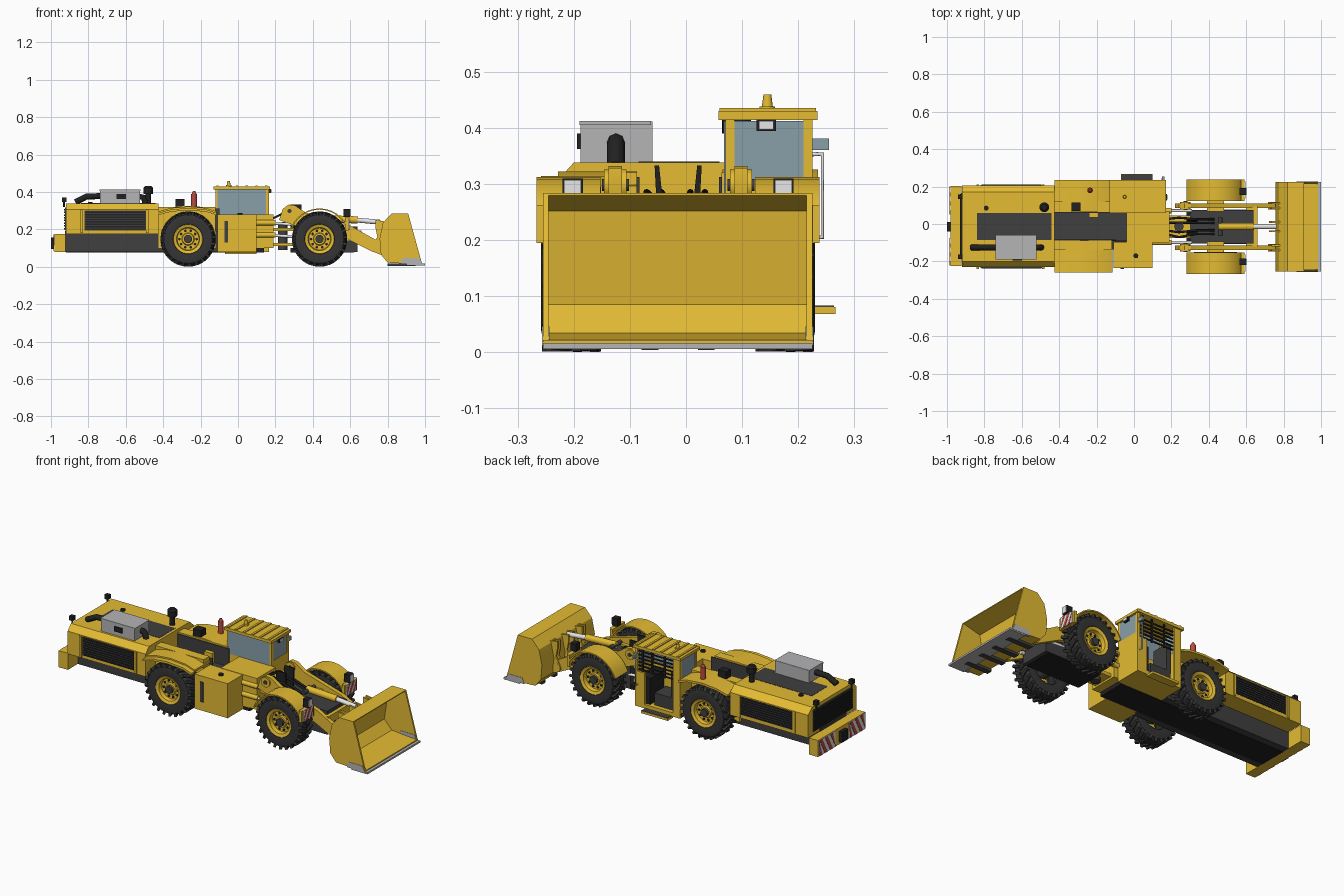
import bpy, bmesh
from math import sin, cos, radians, pi
from mathutils import Vector, Matrix

cube = bpy.data.objects.get("Cube")
if cube:
    bpy.data.objects.remove(cube)

MID = -.014  # vehicle centre line in y


def material(name, *rgb):
    mat = bpy.data.materials.new(name)
    mat.use_nodes = True
    mat.diffuse_color = (*rgb, 1)
    mat.node_tree.nodes["Principled BSDF"].inputs["Base Color"].default_value = (*rgb, 1)
    return mat


yellow = material("machine_yellow", .78, .5, .033)
dark = material("dark_grey", .05, .05, .05)
rubber = material("tyre_rubber", .035, .035, .035)
black = material("black", .015, .015, .015)
grey = material("light_grey", .46, .46, .47)
glass = material("glass_blue", .25, .35, .4)
red = material("signal_red", .5, .07, .05)
white = material("white", .8, .8, .8)


def finish(name, bm, mat):
    bmesh.ops.recalc_face_normals(bm, faces=bm.faces)
    mesh = bpy.data.meshes.new(name)
    bm.to_mesh(mesh)
    bm.free()
    mesh.materials.append(mat)
    obj = bpy.data.objects.new(name, mesh)
    bpy.context.collection.objects.link(obj)
    return obj


def add_box(bm, x, y, z):
    lo, hi = Vector((x[0], y[0], z[0])), Vector((x[1], y[1], z[1]))
    scale = Matrix.Diagonal((*(hi - lo), 1))
    bmesh.ops.create_cube(bm, size=1, matrix=Matrix.Translation((lo + hi) / 2) @ scale)


def box(name, mat, x, y, z):
    bm = bmesh.new()
    add_box(bm, x, y, z)
    return finish(name, bm, mat)


def prism(name, mat, axis, start, end, points):
    """Extrude a closed outline along x (outline in y, z) or y (outline in x, z)."""
    bm = bmesh.new()
    place = (lambda a, b: (start, a, b)) if axis == "x" else (lambda a, b: (a, start, b))
    face = bm.faces.new([bm.verts.new(place(*p)) for p in points])
    extruded = bmesh.ops.extrude_face_region(bm, geom=[face])
    shift = (end - start, 0, 0) if axis == "x" else (0, end - start, 0)
    bmesh.ops.translate(bm, vec=shift, verts=[v for v in extruded["geom"] if isinstance(v, bmesh.types.BMVert)])
    return finish(name, bm, mat)


def rod(name, mat, start, end, radius, tip=None):
    start, end = Vector(start), Vector(end)
    axis = end - start
    bm = bmesh.new()
    turn = axis.to_track_quat("Z", "Y").to_matrix().to_4x4()
    bmesh.ops.create_cone(bm, cap_ends=True, segments=20, radius1=radius,
                          radius2=radius if tip is None else tip, depth=axis.length,
                          matrix=Matrix.Translation((start + end) / 2) @ turn)
    return finish(name, bm, mat)


def pipe(name, mat, radius, points):
    curve = bpy.data.curves.new(name, "CURVE")
    curve.dimensions = "3D"
    curve.bevel_depth, curve.bevel_resolution, curve.use_fill_caps = radius, 2, True
    spline = curve.splines.new("POLY")
    spline.points.add(len(points) - 1)
    for point, co in zip(spline.points, points):
        point.co = (*co, 1)
    curve.materials.append(mat)
    bpy.context.collection.objects.link(bpy.data.objects.new(name, curve))


def lathe(name, mat, centre, outline, side):
    """Spin an outline of (radius, offset) pairs about the y axis."""
    bm = bmesh.new()
    verts = [bm.verts.new((r, side * o, 0)) for r, o in outline]
    edges = [bm.edges.new(pair) for pair in zip(verts, verts[1:])]
    bmesh.ops.spin(bm, geom=verts + edges, axis=(0, 1, 0), cent=(0, 0, 0), angle=2 * pi, steps=40)
    bmesh.ops.remove_doubles(bm, verts=bm.verts, dist=.0002)
    bmesh.ops.translate(bm, vec=centre, verts=bm.verts)
    return finish(name, bm, mat)


def louvres(name, x, y, z, count, across):
    """Black slats stacked in z."""
    bm = bmesh.new()
    pitch = (z[1] - z[0]) / count
    for i in range(count):
        low = z[0] + i * pitch
        add_box(bm, x, y, (low, low + pitch * across))
    return finish(name, bm, black)


def warning_plate(name, x, y, z, step):
    box(name, white, (x - .003, x + .003), y, z)
    for i in range(int((y[1] - y[0]) / step) + 1):
        base = y[0] + (i - .5) * step
        pts = [(base, z[0]), (base + step / 2, z[0]), (base + step * 1.5, z[1]), (base + step, z[1])]
        pts = [(min(max(a, y[0]), y[1]), b) for a, b in pts]
        if pts[2][0] > pts[0][0]:
            prism(name + "_stripe", red, "x", x - .0045, x + .0045, pts)


def arc(x, z, radius, start, stop, steps=12):
    angles = [radians(start + (stop - start) * i / steps) for i in range(steps + 1)]
    return [(x + radius * cos(a), z + radius * sin(a)) for a in angles]


# Wheels with chunky treads, dished rims and bolt holes
TYRE = [(.074, .035), (.08, .05), (.11, .054), (.13, .05), (.139, .036)]
RIM = [(0, .03), (.03, .03), (.034, .022), (.058, .022), (.062, .044), (.078, .05), (.08, .04)]


def wheel(label, x, side):
    centre = Vector((x, MID + side * .19, .148))
    lathe(label + "_tyre", rubber, centre, TYRE + [(r, -o) for r, o in reversed(TYRE)], side)
    lathe(label + "_rim", yellow, centre, RIM, side)
    bm = bmesh.new()
    for i in range(48):
        half = 1 if i % 2 else -1
        spin = Matrix.Rotation(2 * pi * i / 48, 4, "Y")
        slant = Matrix.Rotation(half * radians(25), 4, "Z")
        size = Matrix.Diagonal((.014, .052, .022, 1))
        bmesh.ops.create_cube(bm, size=1, matrix=Matrix.Translation(centre) @ spin
                              @ Matrix.Translation((0, half * .026, .136)) @ slant @ size)
    finish(label + "_treads", bm, rubber)
    rod(label + "_hub", dark, centre, centre + Vector((0, side * .045, 0)), .022)
    for i in range(10):
        a = 2 * pi * i / 10
        spot = centre + Vector((.046 * cos(a), side * .02, .046 * sin(a)))
        rod(label + "_rim_hole", black, spot, spot + Vector((0, side * .005, 0)), .007)


for side, hand in ((1, "left"), (-1, "right")):
    wheel("front_" + hand + "_wheel", .436, side)
    wheel("rear_" + hand + "_wheel", -.267, side)
for x in (.436, -.267):
    rod("axle", dark, (x, MID - .18, .148), (x, MID + .18, .148), .035)

# Rear chassis, bumper and engine hood
box("rear_chassis", dark, (-.925, -.1), (-.135, .105), (.08, .19))
box("belly", black, (-.92, .14), (-.095, .065), (.077, .1))
box("rear_bumper", yellow, (-.98, -.922), (-.225, .203), (.08, .175))
box("hitch", black, (-1, -.97), (-.04, .012), (.095, .155))
for y in ((-.222, -.075), (.05, .2)):
    warning_plate("bumper_warning_plate", -.981, y, (.083, .172), .048)
hood = [(-.23, .175), (-.23, .305), (-.2, .338), (.17, .338), (.207, .305), (.207, .175)]
prism("engine_hood", yellow, "x", -.92, -.425, hood)
box("hood_top_panel", dark, (-.84, -.44), (-.085, .06), (.335, .3395))
for side in (-1, 1):
    y = MID + side * .219
    box("side_vent", dark, (-.82, -.49), (y - .003, y + .003), (.195, .3))
    louvres("side_vent_slats", (-.815, -.495), (y - .006, y + .006), (.198, .3), 8, .55)
    for x in (-.835, -.485):
        box("vent_frame", yellow, (x - .006, x + .006), (y - .007, y + .007), (.18, .305))
    # Rear lamps near the hood corners
    y = MID + side * .16
    rod("rear_lamp_stem", black, (-.93, y, .32), (-.93, y, .35), .005)
    box("rear_lamp", black, (-.942, -.918), (y - .012, y + .012), (.345, .37))
box("rear_grille", dark, (-.924, -.915), (-.19, .165), (.195, .318))
louvres("rear_grille_slats", (-.93, -.915), (-.185, .16), (.2, .316), 8, .55)

# Exhaust box, pipes and air intake
box("exhaust_box", grey, (-.737, -.524), (-.188, -.06), (.335, .411))
box("exhaust_box_lid", grey, (-.741, -.52), (-.19, -.062), (.405, .412))
box("exhaust_label", black, (-.65, -.6), (-.194, -.186), (.362, .39))
pipe("exhaust_pipe", black, .016, [(-.87, -.125, .345), (-.81, -.125, .375), (-.73, -.125, .378)])
pipe("exhaust_elbow", black, .016, [(-.53, -.125, .375), (-.505, -.125, .37), (-.495, -.125, .335)])
rod("air_intake", black, (-.48, .09, .33), (-.48, .09, .4), .015)
rod("air_intake_cap", black, (-.48, .09, .39), (-.48, .09, .422), .026)
rod("air_intake_dome", black, (-.48, .09, .422), (-.48, .09, .432), .026, .016)
rod("filler_cap", black, (-.79, .085, .335), (-.79, .085, .346), .013)

# Middle body with a dark recess, and rear fenders
box("middle_floor", dark, (-.43, -.04), (-.09, .07), (.17, .21))
box("middle_wall_right", yellow, (-.425, -.12), (-.14, -.087), (.1, .32))
box("middle_wall_left", yellow, (-.425, -.11), (.063, .12), (.1, .32))
for y in (-.088, .059):
    box("recess_liner", dark, (-.425, -.1), (y, y + .005), (.2, .312))
box("recess_block", yellow, (-.24, -.19), (.035, .06), (.2, .27))
box("centre_block", yellow, (-.04, .19), (-.1, .07), (.1, .28))


def rear_fender(name, inner, outer, drop):
    top = [(-.425, .3), (-.36, .318), (-.267, .326), (-.17, .318), (-.115, .3)]
    top = [(x, z - drop) for x, z in top]
    prism(name, yellow, "y", inner, outer, top + [(x, z - .012) for x, z in reversed(top)])


rear_fender("rear_fender_right", -.228, -.087, .004)
rear_fender("rear_fender_right_edge", -.258, -.228, .012)
rear_fender("rear_fender_left", .065, .235, 0)
box("control_box", black, (-.335, -.285), (.07, .115), (.32, .362))
rod("extinguisher", red, (-.235, .18, .315), (-.235, .18, .39), .015)
rod("extinguisher_top", red, (-.235, .18, .39), (-.235, .18, .405), .012, .006)

# Side tank
box("side_tank", yellow, (-.11, .1), (-.236, -.095), (.08, .278))
box("tank_handle", dark, (-.073, -.053), (-.24, -.23), (.13, .245))
rod("tank_cap", black, (.01, -.17, .27), (.01, -.17, .288), .013)

# Cab shell with an open left doorway
front, back, inner, outer = .165, -.12, .07, .225
box("cab_floor", yellow, (back, front), (inner, outer), (.078, .1))
box("cab_inner_wall", yellow, (back, front), (inner, inner + .012), (.08, .28))
box("cab_front_wall", yellow, (front - .014, front), (inner, outer), (.08, .305))
box("cab_rear_wall", yellow, (back, back + .014), (inner, outer), (.08, .3))
box("cab_door_front", yellow, (.105, front), (outer - .012, outer), (.08, .28))
box("cab_door_rear", yellow, (back, -.075), (outer - .012, outer), (.08, .415))
for x in (back, front - .016):
    for y in (inner, outer - .016):
        box("cab_post", yellow, (x, x + .016), (y, y + .016), (.28, .416))
box("front_window", glass, (front - .008, front - .002), (inner + .008, outer - .014), (.305, .412))
box("rear_window", glass, (back + .002, back + .008), (inner + .014, outer - .014), (.3, .412))
box("right_window", glass, (back + .01, front - .014), (inner - .002, inner + .006), (.28, .412))
box("cab_roof", yellow, (-.13, .172), (.058, .234), (.414, .43))
for i in range(6):
    x = -.115 + i * .052
    box("roof_rib", yellow, (x, x + .012), (.06, .232), (.428, .435))
rod("beacon_base", yellow, (-.05, .145, .43), (-.05, .145, .438), .014)
rod("beacon", yellow, (-.05, .145, .436), (-.05, .145, .459), .01, .007)
box("cab_lamp", black, (.16, .176), (.126, .16), (.394, .415))
box("cab_lamp_lens", white, (.174, .18), (.13, .156), (.397, .412))
louvres("door_guard", (-.075, .15), (.212, .218), (.285, .41), 6, .35)
for x in (-.02, .06, .12):
    box("door_guard_bar", black, (x, x + .008), (.211, .219), (.28, .414))
box("seat_base", dark, (-.07, .06), (.1, .2), (.1, .17))
box("seat_back", dark, (-.075, -.045), (.1, .2), (.16, .32))
box("console", black, (.08, .15), (.085, .21), (.1, .25))
box("step_frame", yellow, (-.07, .1), (.22, .266), (.068, .081))
box("step_tread", dark, (-.068, .098), (.23, .264), (.079, .083))
box("mirror", glass, (.15, .162), (.222, .255), (.36, .381))
pipe("handrail", white, .004, [(.15, .225, .205), (.15, .243, .205), (.15, .243, .353), (.15, .225, .353)])

# Articulation joint with steering cylinders and hoses
for z in (.11, .19):
    box("joint_plate", yellow, (.15, .34), (MID - .06, MID + .06), (z, z + .018))
rod("joint_pin", dark, (.24, MID, .09), (.24, MID, .24), .025)
for side in (-1, 1):
    y = MID + side * .085
    for z in (.17, .235):
        rod("steering_barrel", yellow, (.1, y, z), (.2, y, z), .014)
        rod("steering_rod", white, (.19, y, z - .002), (.31, y, z - .01), .008)
    for k in (.02, .04):
        w = MID + side * k
        pipe("hose", black, .006, [(.17, w, .25), (.24, w * 1.3, .285), (.33, w, .27), (.43, w, .235)])

# Front frame, boom arms and lift linkage
box("front_frame", dark, (.3, .64), (MID - .09, MID + .09), (.08, .215))
box("front_frame_belly", black, (.28, .62), (MID - .085, MID + .085), (.077, .1))
arm = [(.22, .25), (.24, .31), (.27, .332), (.305, .328), (.36, .29), (.6, .22), (.77, .125),
       (.76, .08), (.72, .08), (.58, .15), (.36, .2)]
for side in (-1, 1):
    y = MID + side * .112
    prism("boom_arm", yellow, "y", y - .012, y + .012, arm)
    rod("boom_pivot", yellow, (.275, y - .02, .298), (.275, y + .02, .298), .028)
    rod("boom_pivot_pin", dark, (.275, y - .024, .298), (.275, y + .024, .298), .011)
    rod("bucket_pivot", yellow, (.74, y - .02, .1), (.74, y + .02, .1), .024)
    lean = [(.02, .2), (.035, .2), (.042, .333), (.034, .333)]
    prism("tilt_tower", black, "x", .28, .34, [(MID + side * a, b) for a, b in lean])
    rod("lift_rod", white, (.4, y - side * .03, .16), (.66, y - side * .03, .14), .01)
    # Curved fender with lamp and warning plate
    rim = arc(.436, .148, .164, 20, 160)
    rim += arc(.436, .148, .157, 160, 20)
    a, b = sorted((MID + side * .138, MID + side * .252))
    prism("front_fender", yellow, "y", a, b, rim)
    box("fender_bracket", yellow, (.39, .48), sorted((MID + side * .08, MID + side * .15)), (.2, .225))
    box("fender_front", yellow, (.572, .59), (a, b), (.195, .262))
    warning_plate("fender_warning_plate", .592, (a + .012, b - .012), (.197, .262), .036)
    lamp = MID + side * .188
    box("head_lamp", black, (.565, .6), (lamp - .018, lamp + .018), (.265, .31))
    box("head_lamp_lens", white, (.598, .604), (lamp - .015, lamp + .015), (.27, .307))
box("boom_cross_member", yellow, (.6, .66), (MID - .11, MID + .11), (.15, .195))
rod("tilt_barrel", yellow, (.45, MID, .258), (.64, MID, .25), .019)
rod("tilt_rod", white, (.63, MID, .25), (.76, MID, .238), .013)
rod("tilt_pin", dark, (.46, MID - .05, .255), (.46, MID + .05, .255), .012)

# Bucket shell, cheeks, hinges and cutting edge
left, right = .225, -.255
shell = [(.91, .284), (.82, .284), (.775, .235), (.757, .15), (.764, .065), (.8, .022), (.985, .012)]
inside = [(.985, .022), (.825, .034), (.778, .085), (.803, .252), (.91, .279)]
prism("bucket_shell", yellow, "y", right, left, shell + inside)
for y in (right, left - .01):
    prism("bucket_cheek", yellow, "y", y, y + .01, shell)
    prism("cheek_cutter", grey, "y", y - .002, y + .012, [(.87, .014), (.88, .046), (.97, .046), (.985, .012)])
box("cutting_edge", grey, (.9, 1), (right, left), (.006, .016))
for k in (-.125, -.1, -.025, .025, .1, .125):
    prism("bucket_hinge", yellow, "y", MID + k - .005, MID + k + .005,
          [(.784, .242), (.735, .25), (.735, .21), (.745, .16), (.722, .12), (.722, .08), (.768, .062), (.76, .15)])
for k in (-.16, -.05, .05, .16):
    box("bucket_skid", dark, (.8, .95), (MID + k - .015, MID + k + .015), (.004, .018))

# Smooth the round parts and keep hard edges
bpy.ops.object.select_all(action="DESELECT")
meshes = [o for o in bpy.context.collection.objects if o.type == "MESH"]
for obj in meshes:
    obj.select_set(True)
bpy.context.view_layer.objects.active = meshes[0]
bpy.ops.object.shade_smooth_by_angle(angle=radians(24))
